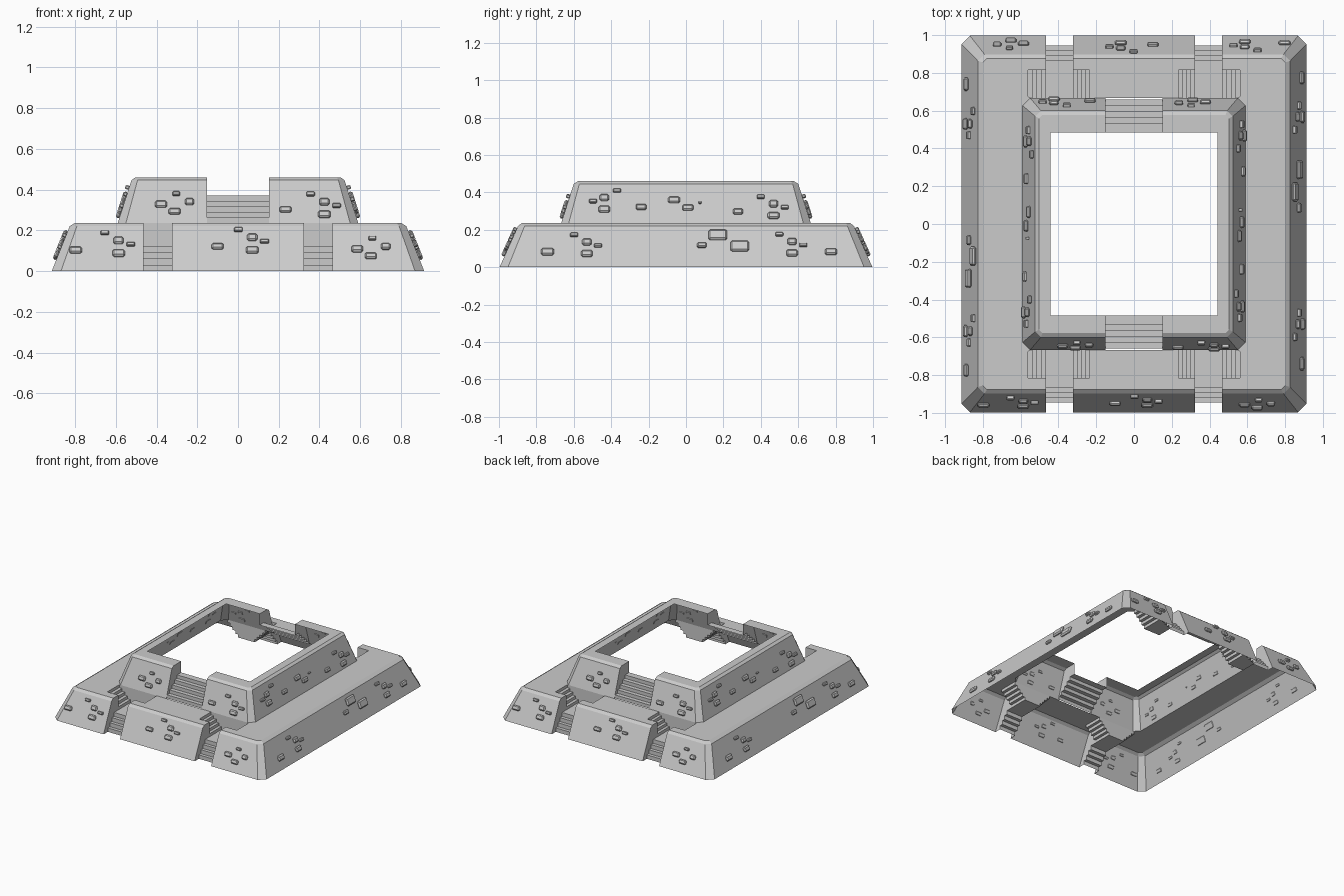
import bpy, bmesh, math
from mathutils import Matrix, Vector

cube = bpy.data.objects.get("Cube")
if cube:
    bpy.data.objects.remove(cube)

stone_grey = bpy.data.materials.new("stone_grey")
stone_grey.use_nodes = True
GREY = (0.6, 0.6, 0.6, 1)
stone_grey.diffuse_color = GREY
stone_grey.node_tree.nodes["Principled BSDF"].inputs["Base Color"].default_value = GREY

# Tier profiles as (half x, half y, z, corner chamfer)
LOWER = [(0.914, 0.997, 0, 0.045), (0.826, 0.898, 0.22, 0.035), (0.8, 0.877, 0.237, 0.022)]
UPPER = [(0.59, 0.667, 0.237, 0.04), (0.523, 0.6, 0.446, 0.03), (0.503, 0.577, 0.46, 0.018)]
HOLE = (0.443, 0.485, 0.46, 0)
TERRACE, LANDING, UP_LANDING = 0.237, 0.122, 0.372
NOTCH_IN, NOTCH_OUT = 0.323, 0.465      # lower stairway sides
SIDE_IN, SIDE_OUT = 0.235, 0.56         # ends of the side steps
SIDE_Y, WALL_Y = 0.815, 0.667           # front and back of the side steps
GATE = 0.152                            # half width of the upper stairway


def finish(name, bm):
    mesh = bpy.data.meshes.new(name)
    bm.to_mesh(mesh)
    bm.free()
    mesh.materials.append(stone_grey)
    obj = bpy.data.objects.new(name, mesh)
    bpy.context.collection.objects.link(obj)
    return obj


def add_face(bm, points, out):
    """Adds a face turned toward out."""
    face = bm.faces.new([bm.verts.new(p) for p in points])
    face.normal_update()
    if face.normal.dot(Vector(out)) < 0:
        face.normal_flip()


def four(bm, points, out):
    """Adds a face in all four mirrored quarters."""
    for sx in (1, -1):
        for sy in (1, -1):
            add_face(bm, [(x * sx, y * sy, z) for x, y, z in points],
                     (out[0] * sx, out[1] * sy, out[2]))


def zigzag(a, b, z0, z1, n):
    """Stair profile with n risers between positions a and b."""
    pts = []
    for i in range(n):
        p = a + (b - a) * i / (n - 1)
        pts += [(p, z0 + (z1 - z0) * i / n), (p, z0 + (z1 - z0) * (i + 1) / n)]
    return pts


def ring(hx, hy, z, c):
    corner = [(hx, hy - c), (hx - c, hy)]
    pts = corner + [(-x, y) for x, y in corner[::-1]]
    pts += [(-x, -y) for x, y in pts]
    return [Vector((x, y, z)) for x, y in pts]


# Sloped walls, terrace and rim as one open shell
bm = bmesh.new()
rings = [ring(*r) for r in LOWER + UPPER + [HOLE]]
for lo, hi in zip(rings, rings[1:]):
    for i in range(8):
        j = (i + 1) % 8
        quad = [lo[i], lo[j], hi[j], hi[i]]
        if (hi[i] - hi[j]).length < 1e-5:
            quad.pop()
        c = sum(quad, Vector()) / len(quad)
        add_face(bm, quad, (c.x, c.y, 1))
bmesh.ops.remove_doubles(bm, verts=bm.verts, dist=1e-5)

# Cut the stairway openings out of the shell
cuts = [(v, 0) for v in (GATE, SIDE_IN, NOTCH_IN, NOTCH_OUT, SIDE_OUT)] + [(SIDE_Y, 1)]
for value, axis in cuts:
    for s in (1, -1):
        co, no = Vector(), Vector()
        co[axis], no[axis] = s * value, 1
        bmesh.ops.bisect_plane(bm, geom=bm.verts[:] + bm.edges[:] + bm.faces[:],
                               plane_co=co, plane_no=no)


def in_opening(face):
    c = face.calc_center_median()
    x, y = abs(c.x), abs(c.y)
    if c.z > TERRACE + 0.002:
        return x < GATE and y > HOLE[1]
    stairway = NOTCH_IN < x < NOTCH_OUT and y > WALL_Y
    side_steps = SIDE_IN < x < SIDE_OUT and WALL_Y < y < SIDE_Y and c.z > 0.23
    return stairway or side_steps


bmesh.ops.delete(bm, geom=[f for f in bm.faces if in_opening(f)], context="FACES")
finish("tier_walls", bm)

# Stair profiles
front_steps = zigzag(-0.945, -0.868, 0, LANDING, 4)
gate_steps = zigzag(-0.66, -0.535, TERRACE, UP_LANDING, 5)
inner_steps = zigzag(NOTCH_IN, SIDE_IN, LANDING, TERRACE, 5)
outer_steps = zigzag(NOTCH_OUT, SIDE_OUT, LANDING, TERRACE, 5)

# Treads and risers
bm = bmesh.new()
for steps, end, x0, x1 in ((front_steps, (-WALL_Y, LANDING), NOTCH_IN, NOTCH_OUT),
                           (gate_steps, (-HOLE[1], UP_LANDING), 0, GATE)):
    path = steps + [end]
    for (ya, za), (yb, zb) in zip(path, path[1:]):
        four(bm, [(x0, ya, za), (x1, ya, za), (x1, yb, zb), (x0, yb, zb)], (0, -1, 1))
for path, side in ((inner_steps, 1), (outer_steps, -1)):
    for (xa, za), (xb, zb) in zip(path, path[1:]):
        four(bm, [(xa, -SIDE_Y, za), (xa, -WALL_Y, za), (xb, -WALL_Y, zb), (xb, -SIDE_Y, zb)],
             (side, 0, 1))
bmesh.ops.remove_doubles(bm, verts=bm.verts, dist=1e-5)
finish("stairs", bm)

# Upright walls beside the stairs
bm = bmesh.new()
lower_cheek = [(-hy, z) for _, hy, z, _ in LOWER]
lower_cheek += [(-SIDE_Y, TERRACE), (-SIDE_Y, LANDING)] + front_steps[::-1]
for x, side in ((NOTCH_IN, 1), (NOTCH_OUT, -1)):
    four(bm, [(x, y, z) for y, z in lower_cheek], (side, 0, 0))
upper_cheek = [(-hy, z) for _, hy, z, _ in UPPER]
upper_cheek += [(-HOLE[1], HOLE[2]), (-HOLE[1], UP_LANDING)] + gate_steps[::-1]
four(bm, [(GATE, y, z) for y, z in upper_cheek], (-1, 0, 0))
for steps in (inner_steps, outer_steps):
    outline = steps + [(steps[0][0], TERRACE)]
    four(bm, [(x, -SIDE_Y, z) for x, z in outline], (0, 1, 0))
back = inner_steps[::-1] + outer_steps
four(bm, [(x, -WALL_Y, z) for x, z in back], (0, -1, 0))
finish("stair_side_walls", bm)

# Raised stones: repeated groups of (along, up, width, height)
GROUP_A = [(-0.068, 0.038, 0.042, 0.02), (0, 0, 0.05, 0.038),
           (0.06, -0.019, 0.042, 0.02), (0, -0.062, 0.062, 0.037)]
GROUP_B = [(-0.065, 0.04, 0.037, 0.02), (0, 0, 0.045, 0.034),
           (-0.073, -0.047, 0.058, 0.032), (-0.14, -0.012, 0.058, 0.035)]
GROUP_C = [(-u, z, w, h) for u, z, w, h in GROUP_A]


def group(stones, u, z):
    return [(u + du, z + dz, w, h) for du, dz, w, h in stones]


front_lower = (group(GROUP_A, -0.586, 0.147) + group(GROUP_A, 0.07, 0.162)
               + group(GROUP_B, 0.725, 0.118)
               + [(-0.797, 0.1, 0.062, 0.035), (-0.1, 0.118, 0.058, 0.03)])
front_upper = (group(GROUP_B, -0.238, 0.338) + group(GROUP_A, 0.424, 0.338)
               + [(0.233, 0.3, 0.057, 0.03)])
side_lower = (group(GROUP_A, -0.53, 0.132) + group(GROUP_A, 0.567, 0.135)
              + [(-0.74, 0.08, 0.07, 0.04), (0.085, 0.115, 0.05, 0.028),
                 (0.17, 0.17, 0.1, 0.06), (0.287, 0.11, 0.1, 0.06),
                 (0.775, 0.08, 0.066, 0.036)])
side_upper = (group(GROUP_C, -0.437, 0.37) + group(GROUP_A, 0.468, 0.337)
              + [(-0.24, 0.32, 0.057, 0.03), (-0.064, 0.358, 0.062, 0.036),
                 (0.01, 0.316, 0.06, 0.032), (0.075, 0.343, 0.015, 0.008),
                 (0.278, 0.295, 0.053, 0.03)])

bm = bmesh.new()
for stones, tier, axis in ((front_lower, LOWER, 1), (front_upper, UPPER, 1),
                           (side_lower, LOWER, 0), (side_upper, UPPER, 0)):
    bottom, top = tier[0], tier[1]
    lean = (bottom[axis] - top[axis]) / (top[2] - bottom[2])
    facing = 0 if axis == 1 else math.pi / 2
    for u, z, w, h in stones:
        out = bottom[axis] - lean * (z - bottom[2])
        place = (Matrix.Translation((u, -out, z)) @ Matrix.Rotation(-math.atan(lean), 4, "X")
                 @ Matrix.Translation((0, -0.008, 0)) @ Matrix.Diagonal((w, 0.022, h, 1)))
        for turn in (0, math.pi):
            made = bmesh.ops.create_cube(bm, size=1,
                                         matrix=Matrix.Rotation(facing + turn, 4, "Z") @ place)
            edges = list({e for v in made["verts"] for e in v.link_edges})
            bmesh.ops.bevel(bm, geom=edges, offset=min(0.009, 0.22 * h), segments=1,
                            affect="EDGES", profile=0.5)
finish("raised_stones", bm)
